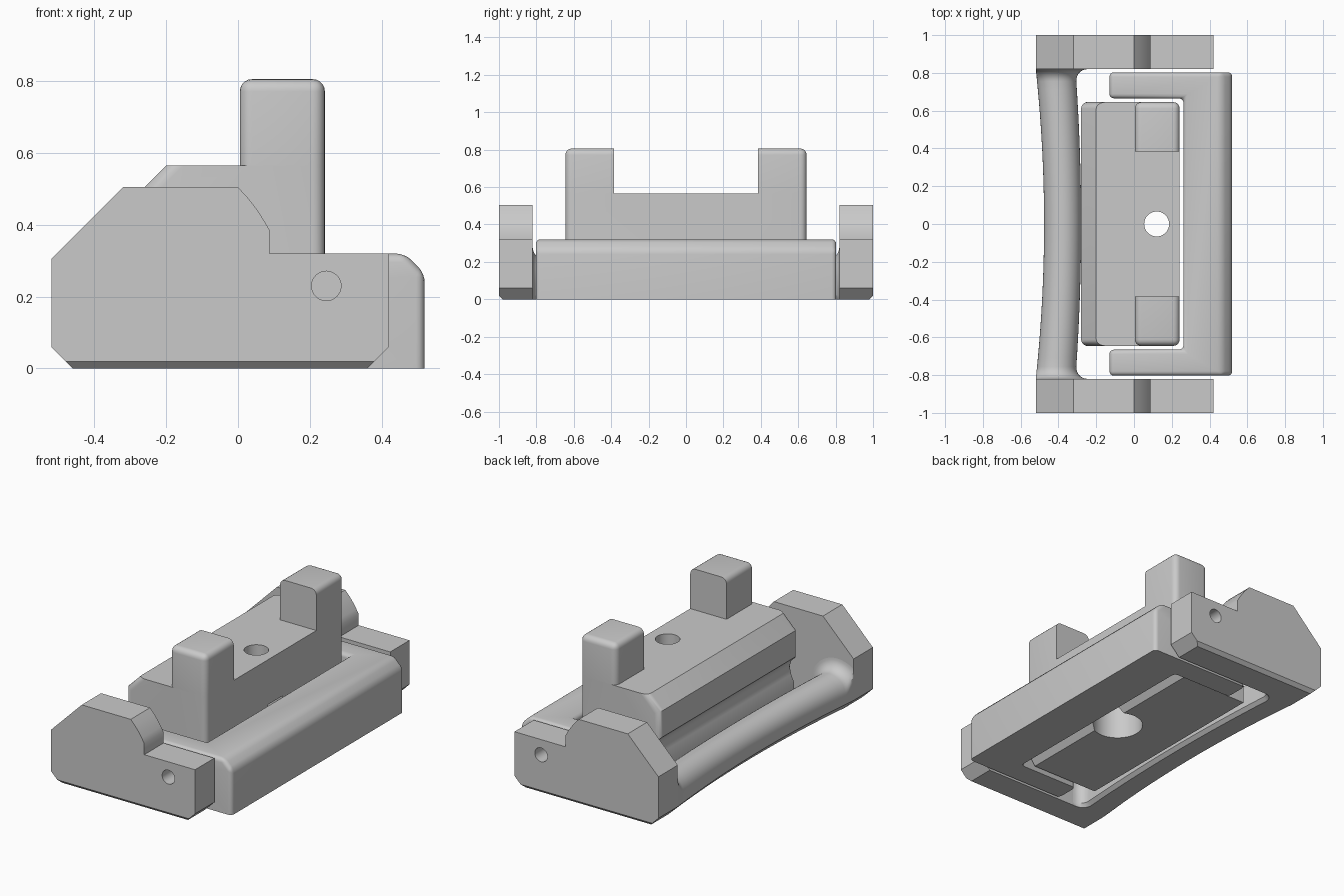
import bpy, bmesh, math
from mathutils import Vector

cube = bpy.data.objects.get("Cube")
if cube:
    bpy.data.objects.remove(cube, do_unlink=True)

GREY = (0.59, 0.59, 0.59, 1)
grey = bpy.data.materials.new("plain grey")
grey.use_nodes = True
grey.diffuse_color = GREY
grey.node_tree.nodes["Principled BSDF"].inputs["Base Color"].default_value = GREY


def finish(name, bm):
    bmesh.ops.recalc_face_normals(bm, faces=bm.faces)
    mesh = bpy.data.meshes.new(name)
    bm.to_mesh(mesh)
    bm.free()
    obj = bpy.data.objects.new(name, mesh)
    bpy.context.collection.objects.link(obj)
    mesh.materials.append(grey)
    return obj


def activate(obj):
    bpy.ops.object.select_all(action='DESELECT')
    obj.select_set(True)
    bpy.context.view_layer.objects.active = obj


def smooth(obj):
    activate(obj)
    bpy.ops.object.shade_smooth_by_angle(angle=math.radians(32))


def extrude(bm, faces, shift):
    geom = bmesh.ops.extrude_face_region(bm, geom=faces)["geom"]
    bmesh.ops.translate(bm, vec=shift, verts=[v for v in geom if isinstance(v, bmesh.types.BMVert)])
    bmesh.ops.recalc_face_normals(bm, faces=bm.faces)


def prism(points, axis, lo, hi):
    """Extrude an outline along y or z."""
    bm = bmesh.new()
    place = (lambda a, b: (a, lo, b)) if axis == 'y' else (lambda a, b: (a, b, lo))
    face = bm.faces.new([bm.verts.new(place(a, b)) for a, b in points])
    extrude(bm, [face], Vector((0, hi - lo, 0) if axis == 'y' else (0, 0, hi - lo)))
    return bm


def bevel(bm, rule, offset, segments):
    edges = [e for e in bm.edges if rule(e.verts[0].co, e.verts[1].co)]
    bmesh.ops.bevel(bm, geom=edges, offset=offset, segments=segments,
                    profile=0.5, affect='EDGES')


def circle(cx, cy, radius, count=40):
    return [(cx + radius * math.cos(i * math.tau / count),
             cy + radius * math.sin(i * math.tau / count)) for i in range(count)]


def drill(obj, x, other, radius, axis, lo, hi):
    cutter = finish("drill_cutter", prism(circle(x, other, radius), axis, lo, hi))
    cutter.hide_render = True
    mod = obj.modifiers.new("hole", 'BOOLEAN')
    mod.operation = 'DIFFERENCE'
    mod.solver = 'EXACT'
    mod.object = cutter
    activate(obj)
    bpy.ops.object.modifier_apply(modifier=mod.name)
    bpy.data.objects.remove(cutter, do_unlink=True)


# End plates with a stepped, curved top and a pin hole
plate = [(-0.52, 0.06), (-0.46, 0), (0.36, 0), (0.42, 0.06), (0.42, 0.32),
         (0.088, 0.32), (0.088, 0.385), (0.072, 0.413), (0.052, 0.444),
         (0.027, 0.476), (0, 0.505), (-0.32, 0.505), (-0.52, 0.305)]
for side, label in ((1, "back"), (-1, "front")):
    bm = prism(plate, 'y', 0.82 * side, side)
    bevel(bm, lambda a, b: max(a.z, b.z) < 0.001 and a.y * side > 0.99 and b.y * side > 0.99, 0.02, 1)
    obj = finish(label + "_end_plate", bm)
    drill(obj, 0.246, 0.23, 0.041, 'y', 0.8 * side, 1.1 * side)
    smooth(obj)

# Bowed grip bar, flat below, flaring into the end plates
bm = bmesh.new()
FLARE = 0.065
ys = [-0.755 + 1.51 * i / 32 for i in range(33)]
ends = [0.82 - FLARE * (1 - math.sin(k * math.pi / 16)) for k in range(1, 9)]
ys = [-y for y in reversed(ends)] + ys + ends
rings = []
for y in ys:
    bow = (y / 0.82) ** 2
    centre, half = -0.378 - 0.037 * bow, 0.098 + 0.007 * bow
    outer = centre - half
    d = max(0, abs(y) - (0.82 - FLARE))
    half += FLARE - math.sqrt(max(0, FLARE ** 2 - d ** 2))
    section = [(max(outer, centre + half * math.cos(k * math.pi / 20)),
                0.11 + half * math.sin(k * math.pi / 20)) for k in range(21)]
    section += [(outer, 0.06), (outer + 0.06, 0),
                (centre + half - 0.02, 0), (centre + half, 0.02)]
    rings.append([bm.verts.new((x, y, z)) for x, z in section])
for a, b in zip(rings, rings[1:]):
    for k in range(len(a)):
        n = (k + 1) % len(a)
        bm.faces.new((a[k], a[n], b[n], b[k]))
bm.faces.new(rings[0])
bm.faces.new(rings[-1])
smooth(finish("grip_bar", bm))

# U-shaped lever around the block, with a chamfered long edge
lever = [(0.52, -0.803), (0.52, 0.803), (-0.13, 0.803), (-0.13, 0.665),
         (0.262, 0.665), (0.262, -0.665), (-0.13, -0.665), (-0.13, -0.803)]
bm = prism(lever, 'z', 0, 0.32)
bevel(bm, lambda a, b: min(a.x, b.x) > 0.51 and min(a.z, b.z) > 0.31, 0.055, 1)
bevel(bm, lambda a, b: max(a.z, b.z) > 0.01, 0.024, 4)
obj = finish("u_lever", bm)
for side in (1, -1):
    drill(obj, 0.246, 0.23, 0.041, 'y', 0.74 * side, 0.9 * side)
smooth(obj)

# Central block with a finger groove on the grip side and a relieved lower edge
block = [(0.18, 0.015), (0.242, 0.1), (0.242, 0.565), (-0.2, 0.565), (-0.28, 0.485),
         (-0.28, 0.33), (-0.235, 0.285), (-0.225, 0.25), (-0.235, 0.205),
         (-0.255, 0.16), (-0.255, 0.015)]
bm = prism(block, 'y', -0.645, 0.645)

# Two upright posts grown from the corners of its top
for point, normal in (((0.005, 0, 0), (1, 0, 0)), ((0, 0.385, 0), (0, 1, 0)), ((0, -0.385, 0), (0, 1, 0))):
    bmesh.ops.bisect_plane(bm, geom=bm.verts[:] + bm.edges[:] + bm.faces[:],
                           plane_co=point, plane_no=normal)
corners = []
for face in bm.faces:
    c = face.calc_center_median()
    if c.z > 0.56 and c.x > 0.01 and abs(c.y) > 0.39:
        corners.append(face)
extrude(bm, corners, Vector((0, 0, 0.241)))
bmesh.ops.dissolve_limit(bm, angle_limit=0.01, verts=bm.verts[:], edges=bm.edges[:])


def rounded(a, b):
    if min(abs(a.y), abs(b.y)) > 0.64 and abs(a.y - b.y) < 0.001:
        upright = abs(a.x - b.x) < 0.001 and max(a.z, b.z) > 0.34
        slope = max(a.x, b.x) < -0.19 and min(a.z, b.z) > 0.32
        return upright or slope or min(a.z, b.z) > 0.8
    return min(a.z, b.z) > 0.8 and max(abs(a.y), abs(b.y)) > 0.4


bevel(bm, rounded, 0.034, 5)
obj = finish("centre_block_with_posts", bm)
drill(obj, 0.12, 0, 0.066, 'z', -0.1, 0.7)
drill(obj, 0.12, 0, 0.14, 'z', -0.1, 0.3)
smooth(obj)
